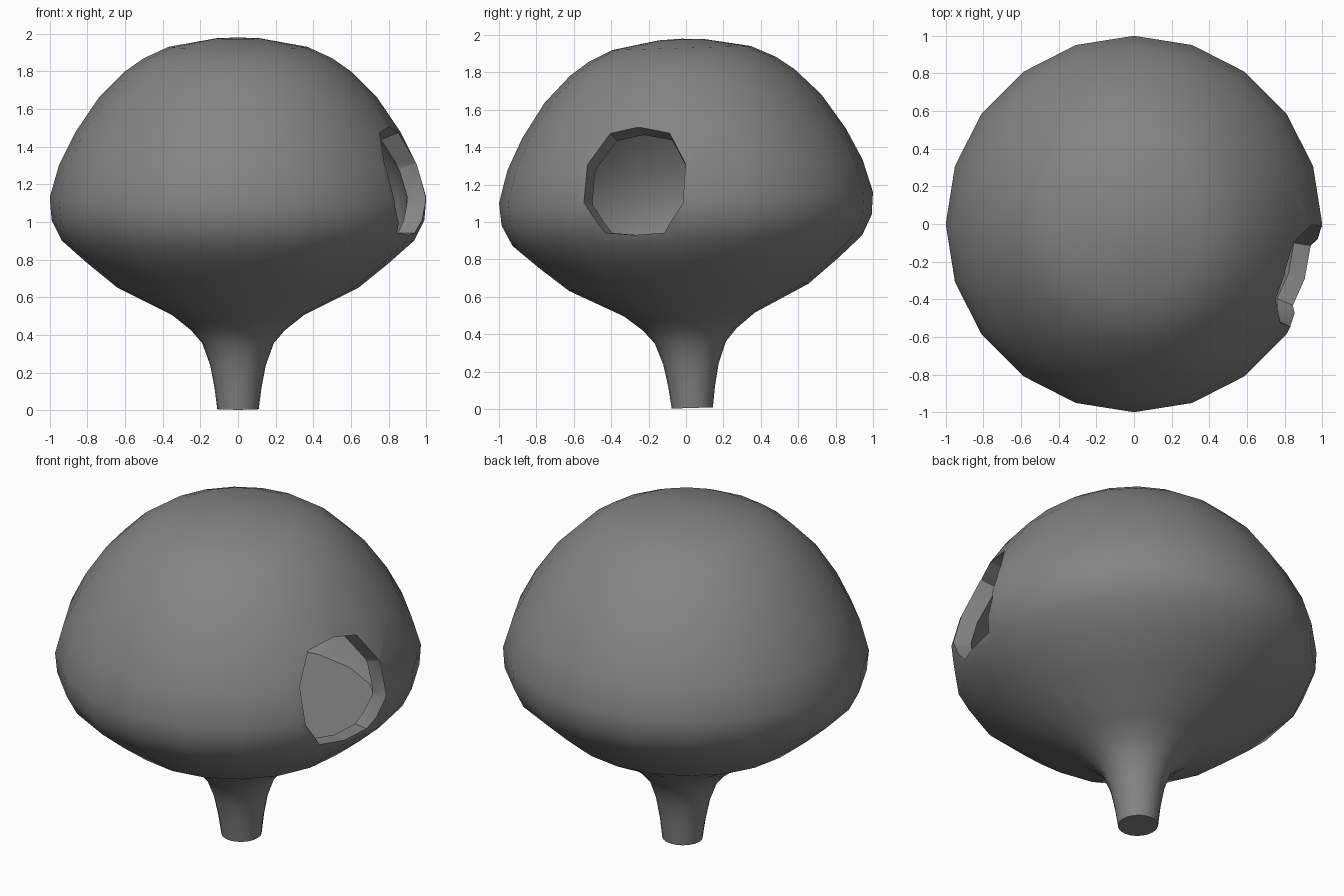
import bpy, bmesh
from math import pi, sin, cos, radians
from mathutils import Vector, Matrix

if "Cube" in bpy.data.objects:
    bpy.data.objects.remove(bpy.data.objects["Cube"])

SIDES = 20
TILT = Matrix.Translation((0, 0, 1.13)) @ Matrix.Rotation(0.03, 4, 'X') @ Matrix.Translation((0, 0, -1.13))


def finish(name, bm):
    bmesh.ops.recalc_face_normals(bm, faces=bm.faces)
    me = bpy.data.meshes.new(name)
    bm.to_mesh(me)
    bm.free()
    ob = bpy.data.objects.new(name, me)
    bpy.context.collection.objects.link(ob)
    return ob


def lathe(name, profile, apex):
    """Revolve (radius, z) points, flat cap below, single point on top."""
    bm = bmesh.new()
    rings = [[bm.verts.new((r * cos(2 * pi * i / SIDES), r * sin(2 * pi * i / SIDES), z))
              for i in range(SIDES)] for r, z in profile]
    bm.faces.new(rings[0])
    for a, b in zip(rings, rings[1:]):
        for i in range(SIDES):
            j = (i + 1) % SIDES
            bm.faces.new((a[i], a[j], b[j], b[i]))
    tip = bm.verts.new((0, 0, apex))
    for i in range(SIDES):
        bm.faces.new((rings[-1][i], rings[-1][(i + 1) % SIDES], tip))
    bm.transform(TILT)
    return finish(name, bm)


# Outer shell with stem
shell = lathe("hollow_bulb", [
    (0.11, 0.005), (0.125, 0.12), (0.148, 0.24), (0.19, 0.355), (0.25, 0.425),
    (0.35, 0.505), (0.64, 0.65), (0.80, 0.78), (0.935, 0.90), (0.99, 1.01),
    (1.0, 1.13), (0.95, 1.305), (0.865, 1.475), (0.74, 1.66), (0.60, 1.80),
    (0.50, 1.87), (0.37, 1.93), (0.12, 1.975)], 1.98)

# Cavity with a flat floor
cavity = lathe("cavity_cutter", [
    (0.755, 0.78), (0.85, 0.90), (0.89, 1.01), (0.90, 1.13), (0.86, 1.27),
    (0.78, 1.42), (0.66, 1.59), (0.53, 1.72), (0.34, 1.83), (0.11, 1.875)], 1.88)

# Ten-sided entrance hole, slightly tapered, flattened at top and bottom
az, el, R = radians(-17), radians(11), 0.30
axis = Vector((cos(az) * cos(el), sin(az) * cos(el), sin(el)))
bm = bmesh.new()
bmesh.ops.create_cone(bm, cap_ends=True, segments=10, radius1=R - 0.06, radius2=R + 0.06, depth=0.6)
for v in bm.verts:
    s = v.co.xy.length / R
    y = v.co.y / s
    v.co.y = s * (min(y * 1.25, 0.335) if y > 0 else max(y * 1.12, -0.285))
bm.transform(Matrix.Translation((0.935, -0.287, 1.21)) @ axis.to_track_quat('Z', 'Y').to_matrix().to_4x4())
hole = finish("hole_cutter", bm)

# Dark grey material
grey = bpy.data.materials.new("dark_grey")
grey.diffuse_color = (0.23, 0.23, 0.23, 1)
grey.use_nodes = True
grey.node_tree.nodes["Principled BSDF"].inputs["Base Color"].default_value = grey.diffuse_color
for ob in (shell, cavity, hole):
    ob.data.materials.append(grey)

bpy.context.view_layer.objects.active = shell
shell.select_set(True)
for cutter in (cavity, hole):
    cutter.hide_render = True
    mod = shell.modifiers.new(cutter.name, 'BOOLEAN')
    mod.operation = 'DIFFERENCE'
    mod.solver = 'EXACT'
    mod.object = cutter
    bpy.ops.object.modifier_apply(modifier=mod.name)
    bpy.data.objects.remove(cutter)

bpy.ops.object.select_all(action='DESELECT')
shell.select_set(True)
bpy.context.view_layer.objects.active = shell
bpy.ops.object.shade_smooth_by_angle(angle=radians(44))
